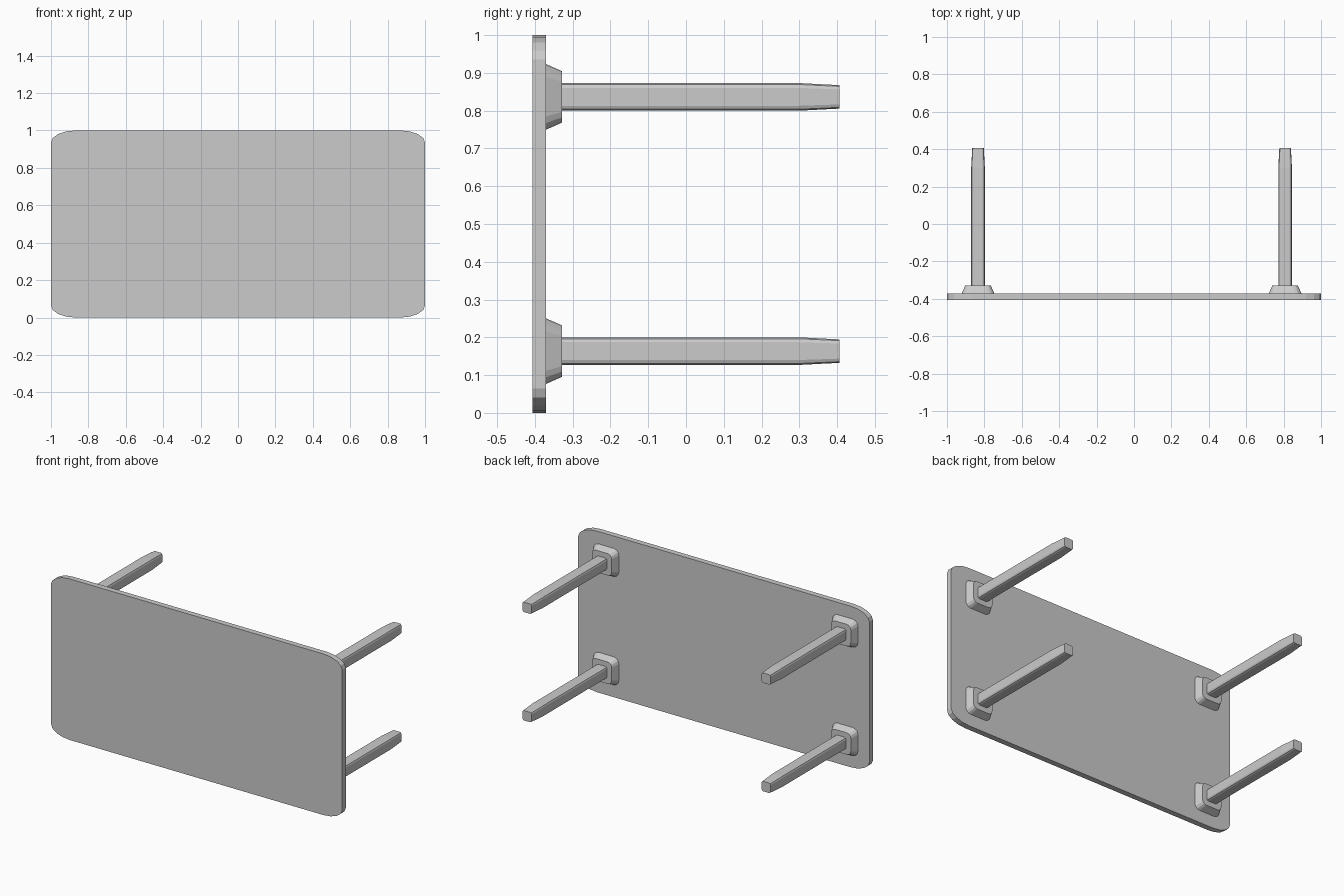
import bpy, bmesh
from math import sin, cos, pi

if "Cube" in bpy.data.objects:
    bpy.data.objects.remove(bpy.data.objects["Cube"])


def rounded_rect(hx, hz, rx, rz, segs):
    """Closed outline in the XZ plane with elliptical corners."""
    pts = []
    for q, (sx, sz) in enumerate([(1, 1), (-1, 1), (-1, -1), (1, -1)]):
        for i in range(segs + 1):
            a = (q + i / segs) * pi / 2
            pts.append((sx * (hx - rx) + rx * cos(a), sz * (hz - rz) + rz * sin(a)))
    return pts


def loft(name, sections, center=(0, 0)):
    """Capped solid through (y, outline) sections along Y."""
    bm = bmesh.new()
    rings = [[bm.verts.new((center[0] + x, y, center[1] + z)) for x, z in outline]
             for y, outline in sections]
    n = len(rings[0])
    for a, b in zip(rings, rings[1:]):
        for i in range(n):
            j = (i + 1) % n
            bm.faces.new((a[i], a[j], b[j], b[i]))
    bm.faces.new(rings[0])
    bm.faces.new(rings[-1])
    bmesh.ops.recalc_face_normals(bm, faces=bm.faces)
    mesh = bpy.data.meshes.new(name)
    bm.to_mesh(mesh)
    bm.free()
    obj = bpy.data.objects.new(name, mesh)
    bpy.context.collection.objects.link(obj)
    return obj


def square(h, r, segs):
    return rounded_rect(h, h, r, r, segs)


# Table top standing on its long edge
board = rounded_rect(1.0, 0.5, 0.13, 0.065, 4)
loft("table_top", [(-0.406, board), (-0.371, board)], (0, 0.5))

# Four legs, each with a flared mounting block
for side, x in (("left", -0.834), ("right", 0.808)):
    for level, z in (("lower", 0.1635), ("upper", 0.8365)):
        loft(f"mounting_block_{level}_{side}",
             [(-0.371, square(0.087, 0.035, 3)), (-0.328, square(0.068, 0.028, 3))], (x, z))
        loft(f"leg_{level}_{side}",
             [(-0.328, square(0.0365, 0.013, 2)), (0.3, square(0.0365, 0.013, 2)),
              (0.406, square(0.031, 0.011, 2))], (x, z))
